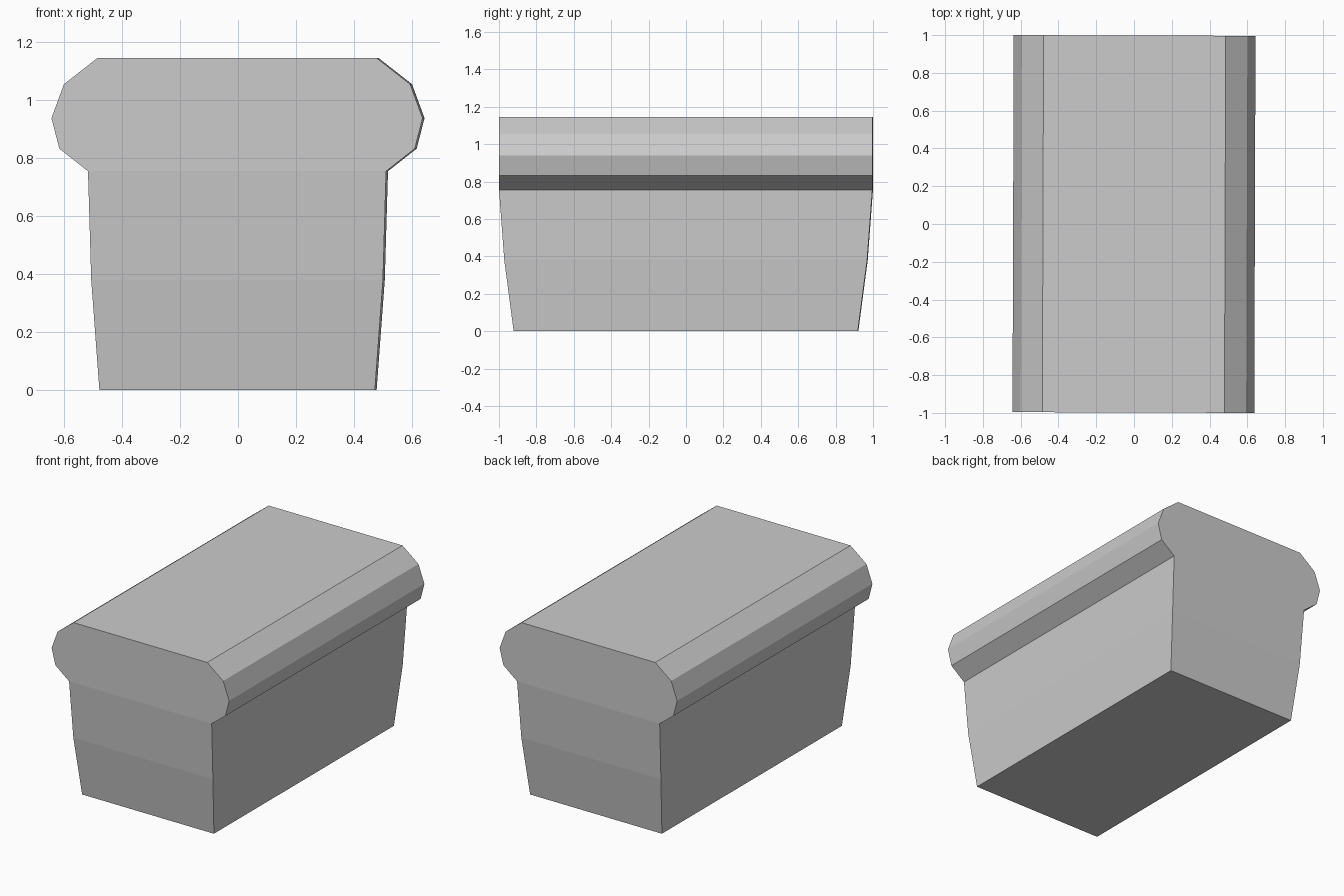
import bpy
import bmesh
from mathutils import Matrix

cube = bpy.data.objects.get("Cube")
if cube:
    bpy.data.objects.remove(cube, do_unlink=True)

# Plain grey for the whole loaf
grey = bpy.data.materials.new("plain_grey")
grey.use_nodes = True
colour = (0.6, 0.6, 0.6, 1)
grey.diffuse_color = colour
grey.node_tree.nodes["Principled BSDF"].inputs["Base Color"].default_value = colour

# Rectangular rings from base to crown: height, half width, half length
RINGS = [
    (0.0, 0.475, 0.92),
    (0.38, 0.503, 0.97),
    (0.755, 0.514, 0.998),
    (0.833, 0.613, 0.998),
    (0.938, 0.640, 0.998),
    (1.055, 0.597, 0.998),
    (1.145, 0.482, 0.998),
]
CORNERS = [(-1, -1), (1, -1), (1, 1), (-1, 1)]


def loft(name, rings, material):
    """Join stacked rectangular rings into one closed, flat-shaded solid."""
    bm = bmesh.new()
    loops = [[bm.verts.new((sx * w, sy * d, z)) for sx, sy in CORNERS]
             for z, w, d in rings]
    for low, high in zip(loops, loops[1:]):
        for i in range(4):
            j = (i + 1) % 4
            bm.faces.new((low[i], low[j], high[j], high[i]))
    bm.faces.new(loops[0][::-1])
    bm.faces.new(loops[-1])
    # Slight turn about the vertical axis
    bm.transform(Matrix.Rotation(-0.0033, 4, "Z"))
    bmesh.ops.recalc_face_normals(bm, faces=bm.faces)
    mesh = bpy.data.meshes.new(name)
    bm.to_mesh(mesh)
    bm.free()
    mesh.materials.append(material)
    obj = bpy.data.objects.new(name, mesh)
    bpy.context.collection.objects.link(obj)
    return obj


# Tapered body with its overhanging crust
loft("bread_loaf", RINGS, grey)
